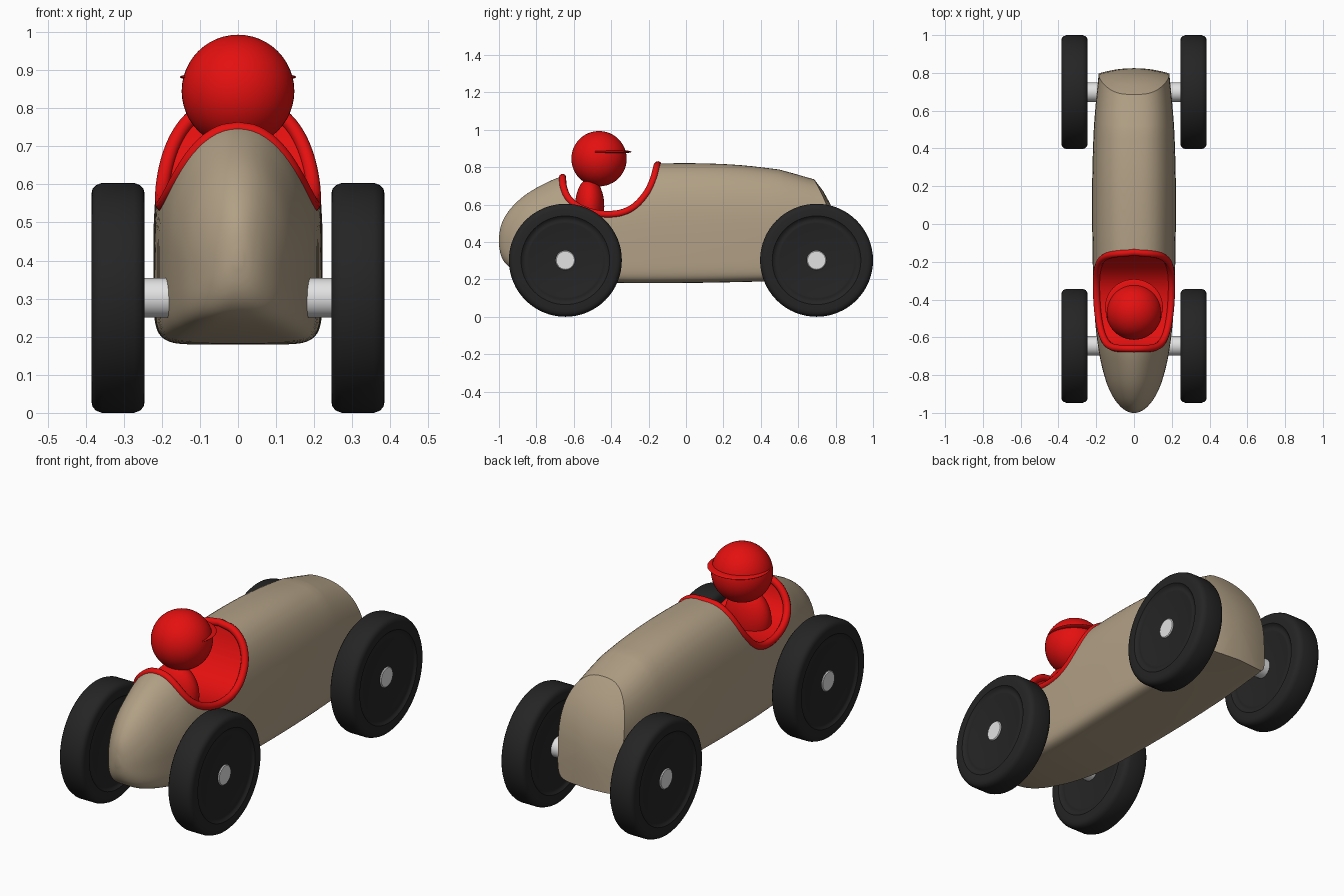
import bpy, bmesh, math
from mathutils import Vector

if "Cube" in bpy.data.objects:
    bpy.data.objects.remove(bpy.data.objects["Cube"])


def material(name, rgb):
    m = bpy.data.materials.new(name)
    m.diffuse_color = (*rgb, 1)
    m.use_nodes = True
    m.node_tree.nodes["Principled BSDF"].inputs["Base Color"].default_value = m.diffuse_color
    return m


TAN = material("tan paint", (0.44, 0.35, 0.235))
RED = material("red paint", (0.78, 0.005, 0.005))
BLACK = material("black rubber", (0.018, 0.018, 0.018))
SILVER = material("silver metal", (0.76, 0.76, 0.76))


def spline(pts, n):
    """Catmull-Rom through tuples of any size."""
    p = [Vector(q) for q in [pts[0], *pts, pts[-1]]]
    out = []
    for i in range(1, len(p) - 2):
        a, b, c, d = p[i - 1:i + 3]
        for k in range(n):
            t = k / n
            out.append(0.5 * (2 * b + (c - a) * t + (2 * a - 5 * b + 4 * c - d) * t * t
                              + (3 * b - a - 3 * c + d) * t ** 3))
    return out + [p[-1]]


def loft(name, rings, mat, caps=True):
    """Skin a list of closed rings of points."""
    bm = bmesh.new()
    vs = [[bm.verts.new(c) for c in r] for r in rings]
    n = len(rings[0])
    for a, b in zip(vs, vs[1:]):
        for i in range(n):
            bm.faces.new((a[i], a[(i + 1) % n], b[(i + 1) % n], b[i]))
    if caps:
        bm.faces.new(vs[0])
        bm.faces.new(vs[-1])
    bmesh.ops.recalc_face_normals(bm, faces=bm.faces)
    return finish(name, bm, mat)


def finish(name, bm, mat):
    me = bpy.data.meshes.new(name)
    bm.to_mesh(me)
    bm.free()
    me.materials.append(mat)
    ob = bpy.data.objects.new(name, me)
    bpy.context.collection.objects.link(ob)
    return ob


def activate(ob):
    bpy.ops.object.select_all(action='DESELECT')
    ob.select_set(True)
    bpy.context.view_layer.objects.active = ob


def smooth(ob, deg=35):
    activate(ob)
    bpy.ops.object.shade_smooth_by_angle(angle=math.radians(deg))


# Body stations: (y, half width, top), (bottom, upper exponent, lower exponent)
table = [
    (-1.0, .012, .425, .385, 2, 2), (-.99, .04, .485, .33, 2, 2.5),
    (-.965, .073, .54, .285, 2, 3), (-.92, .108, .598, .252, 2, 4),
    (-.85, .142, .658, .23, 2, 5), (-.75, .171, .715, .212, 2, 6),
    (-.65, .19, .755, .2, 2.1, 7), (-.5, .207, .79, .187, 2.2, 8),
    (-.3, .216, .812, .18, 2.5, 8), (-.12, .22, .82, .18, 2.6, 8),
    (.1, .222, .82, .182, 2.6, 8), (.3, .22, .81, .186, 2.6, 8),
    (.5, .213, .787, .191, 2.6, 8), (.66, .202, .765, .196, 2.6, 8),
    (.82, .187, .735, .2, 2.6, 8)]
stations = spline(table, 4)


def mid(top, bot):
    return bot + .4 * (top - bot)


def face_y(x, z):
    """Curved blunt end of the bonnet."""
    return .825 - 1.22 * max(0, z - .25) ** 3 - .8 * x * x


def ring(s, n=64):
    y, w, top, bot, pu, pl = s
    m, pts = mid(top, bot), []
    for i in range(n):
        c, d = math.cos(2 * math.pi * i / n), math.sin(2 * math.pi * i / n)
        p, h = (pu, top - m) if d >= 0 else (pl, m - bot)
        x = w * math.copysign(abs(c) ** (2 / p), c)
        z = m + h * math.copysign(abs(d) ** (2 / p), d)
        t = (y - .5) / .32
        pts.append((x, .5 + t * (face_y(x, z) - .5) if t > 0 else y, z))
    return pts


rings = [ring(s) for s in stations]
m_end = mid(.735, .2)
for k in (.8, .6, .4, .2, .05):
    rings.append([(x * k, face_y(x * k, m_end + (z - m_end) * k), m_end + (z - m_end) * k)
                  for x, _, z in ring(stations[-1])])
body = loft("body", rings, TAN)
body.data.materials.append(RED)

# Cockpit opening, cut across the body
opening = [(-.66, .77), (-.655, .7), (-.625, .635), (-.56, .585), (-.46, .556), (-.36, .558),
           (-.28, .592), (-.215, .66), (-.175, .74), (-.15, .835)]
side = [(-.66, 1.2)] + [tuple(p) for p in spline(opening, 5)] + [(-.15, 1.2)]
cutter = loft("cockpit_cutter", [[(x, y, z) for y, z in side] for x in (-.5, .5)], RED)
cutter.hide_render = True
mod = body.modifiers.new("cockpit", 'BOOLEAN')
mod.operation, mod.solver, mod.object = 'DIFFERENCE', 'EXACT', cutter
mod.material_mode = 'TRANSFER'
activate(body)
bpy.ops.object.modifier_apply(modifier=mod.name)
bpy.data.objects.remove(cutter)
smooth(body)


# Red rim following the opening on the body surface
def section(y):
    for a, b in zip(stations, stations[1:]):
        if a[0] <= y <= b[0]:
            return a.lerp(b, (y - a[0]) / (b[0] - a[0]))


half, ends = [], []
for y, z in spline(opening, 20):
    s = section(y)
    m = mid(s[2], s[3])
    u = (z - m) / (s[2] - m)
    if u < .995:
        half.append((.96 * s[1] * (1 - u ** s[4]) ** (1 / s[4]), y, z - .006))
    else:
        ends.append((0, y, s[2] - .006))
path = [ends[0]] + half + [ends[-1]] + [(-x, y, z) for x, y, z in reversed(half)]
cu = bpy.data.curves.new("cockpit_rim", 'CURVE')
cu.dimensions, cu.bevel_depth, cu.bevel_resolution = '3D', .019, 3
sp = cu.splines.new('POLY')
sp.points.add(len(path) - 1)
for p, c in zip(sp.points, path):
    p.co = (*c, 1)
sp.use_cyclic_u = True
cu.materials.append(RED)
rim = bpy.data.objects.new("cockpit_rim", cu)
bpy.context.collection.objects.link(rim)
activate(rim)
bpy.ops.object.convert(target='MESH')
smooth(bpy.context.view_layer.objects.active, 60)


# Driver
def ball(name, loc, scale, mat):
    bm = bmesh.new()
    bmesh.ops.create_uvsphere(bm, u_segments=48, v_segments=24, radius=1)
    for v in bm.verts:
        v.co = Vector(loc) + Vector(a * b for a, b in zip(v.co, scale))
    ob = finish(name, bm, mat)
    smooth(ob, 60)
    return ob


ball("driver_torso", (0, -.515, .59), (.125, .078, .15), RED)
ball("driver_head", (0, -.465, .845), (.148, .148, .148), RED)
ball("helmet_visor", (0, -.44, .882), (.153, .148, .013), RED)


# Wheels and axles, turned around the x axis
def lathe(name, profile, cy, mat):
    n = 64
    ob = loft(name, [[(x, cy + r * math.cos(2 * math.pi * i / n), .302 + r * math.sin(2 * math.pi * i / n))
                      for i in range(n)] for r, x in profile], mat)
    smooth(ob, 40)


half_tyre = [(.02, .056), (.185, .056), (.198, .06), (.206, .06), (.215, .057), (.228, .062), (.237, .07),
             (.272, .07), (.286, .067), (.296, .058), (.302, .042)]
tyre = half_tyre + [(r, -x) for r, x in reversed(half_tyre)]
for end, cy in (("tail", -.645), ("bonnet", .698)):
    lathe(end + "_axle", [(.048, -.377), (.052, -.373), (.052, .373), (.048, .377)], cy, SILVER)
    for tag, sx in (("left", -1), ("right", 1)):
        lathe(f"{end}_{tag}_wheel", [(r, sx * .315 + x) for r, x in tyre], cy, BLACK)
